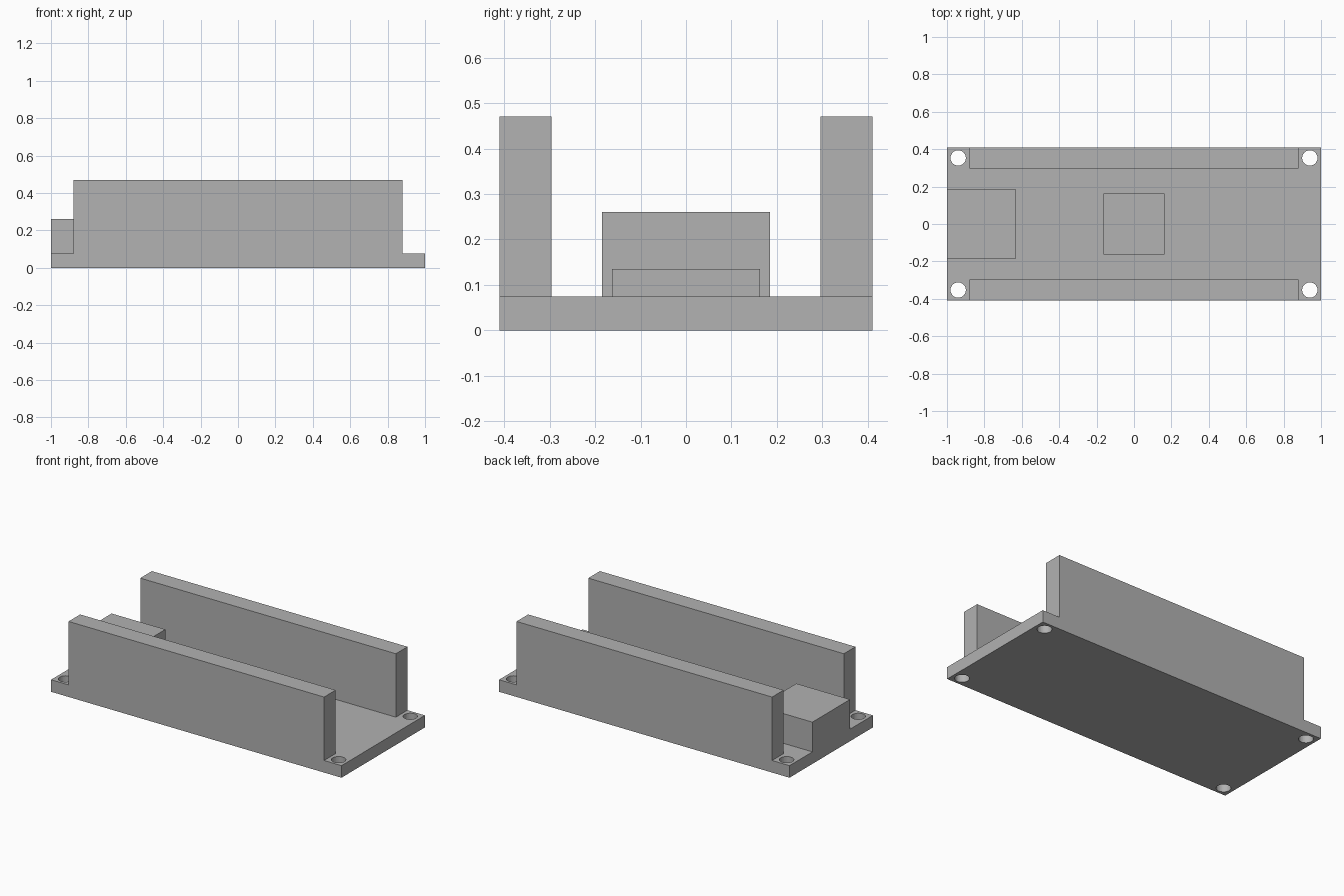
import bpy
import bmesh
from mathutils import Matrix

cube = bpy.data.objects.get("Cube")
if cube:
    bpy.data.objects.remove(cube, do_unlink=True)

grey = bpy.data.materials.new("plain_grey")
grey.use_nodes = True
colour = (0.445, 0.445, 0.445, 1)
grey.diffuse_color = colour
grey.node_tree.nodes["Principled BSDF"].inputs["Base Color"].default_value = colour


def finish(name, bm):
    mesh = bpy.data.meshes.new(name)
    bm.to_mesh(mesh)
    bm.free()
    mesh.materials.append(grey)
    obj = bpy.data.objects.new(name, mesh)
    bpy.context.collection.objects.link(obj)
    return obj


def block(name, low, high):
    """Box spanning two opposite corners."""
    bm = bmesh.new()
    bmesh.ops.create_cube(bm, size=1)
    for v in bm.verts:
        v.co = [h if c > 0 else l for c, l, h in zip(v.co, low, high)]
    return finish(name, bm)


BASE = 0.075

# Base plate
plate = block("base_plate", (-1, -0.41, 0), (1, 0.41, BASE))

# Corner screw holes, cut through the plate
bm = bmesh.new()
for x in (-0.94, 0.94):
    for y in (-0.353, 0.353):
        bmesh.ops.create_cone(bm, cap_ends=True, segments=32, radius1=0.041,
                              radius2=0.041, depth=0.3,
                              matrix=Matrix.Translation((x, y, BASE / 2)))
cutter = finish("hole_cutter", bm)
cutter.hide_render = True
cutter.hide_viewport = True
holes = plate.modifiers.new("screw_holes", "BOOLEAN")
holes.operation = "DIFFERENCE"
holes.solver = "EXACT"
holes.object = cutter

# Bake the holes into the plate and drop the cutter
depsgraph = bpy.context.evaluated_depsgraph_get()
cut_mesh = bpy.data.meshes.new_from_object(plate.evaluated_get(depsgraph))
plate.modifiers.clear()
plate.data = cut_mesh
bpy.data.objects.remove(cutter, do_unlink=True)

# Long pin-header walls
block("front_wall", (-0.88, -0.41, BASE), (0.88, -0.296, 0.47))
block("back_wall", (-0.88, 0.296, BASE), (0.88, 0.41, 0.47))

# Connector at the right end and chip in the middle
block("connector_block", (-1, -0.185, BASE), (-0.63, 0.185, 0.26))
block("centre_chip", (-0.163, -0.163, BASE), (0.163, 0.163, 0.135))
